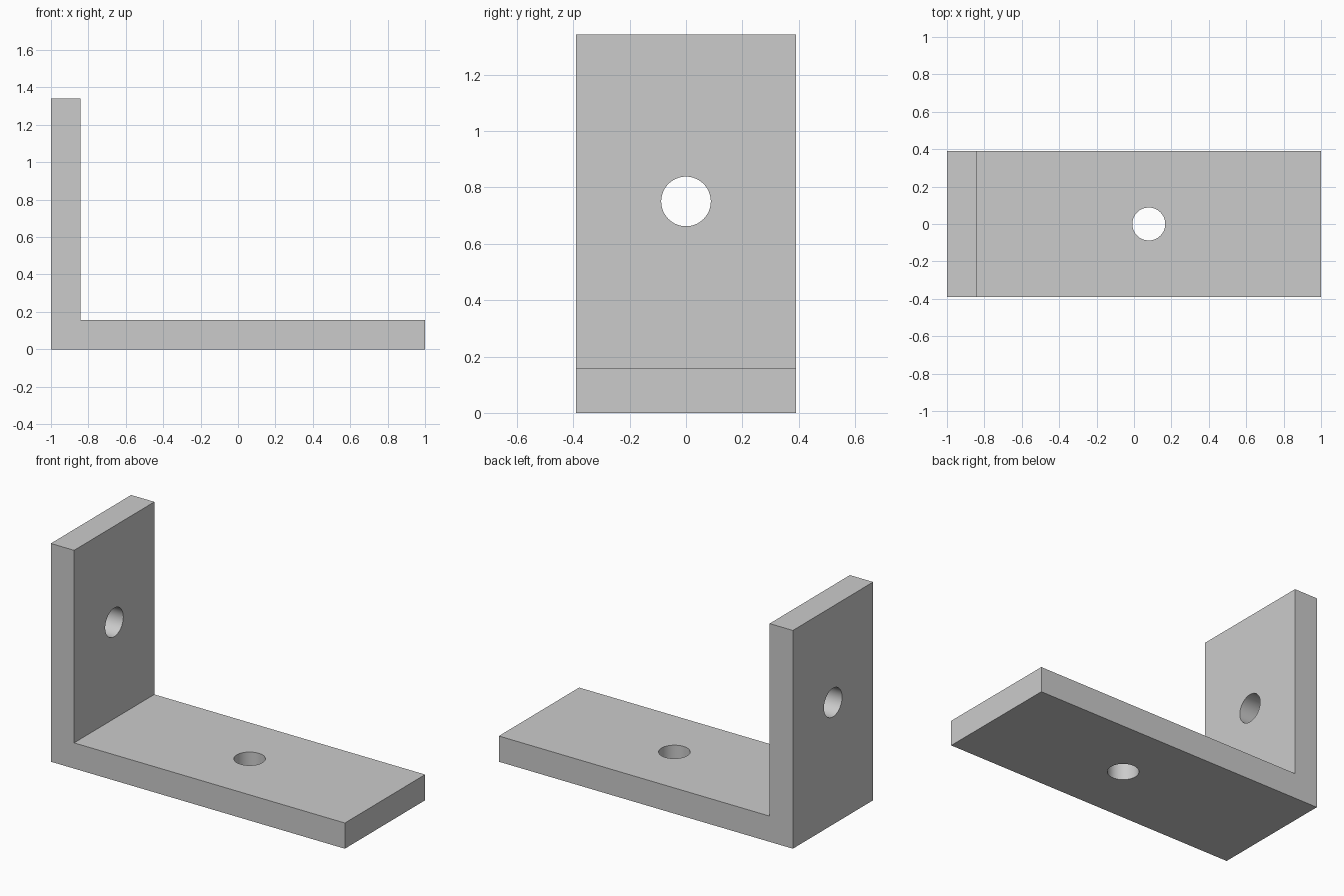
import bpy
import bmesh
import math
from mathutils import Matrix

cube = bpy.data.objects.get("Cube")
if cube:
    bpy.data.objects.remove(cube, do_unlink=True)

LENGTH, HEIGHT, WIDTH, THICK = 2.0, 1.342, 0.78, 0.158
HOLE_RADIUS = 0.088

# Plain light grey metal
grey = bpy.data.materials.new("light_grey")
grey.use_nodes = True
grey.diffuse_color = (0.6, 0.6, 0.6, 1)
grey.node_tree.nodes["Principled BSDF"].inputs["Base Color"].default_value = (0.6, 0.6, 0.6, 1)


def add_object(name, bm):
    bmesh.ops.recalc_face_normals(bm, faces=bm.faces)
    mesh = bpy.data.meshes.new(name)
    bm.to_mesh(mesh)
    bm.free()
    mesh.materials.append(grey)
    obj = bpy.data.objects.new(name, mesh)
    bpy.context.collection.objects.link(obj)
    return obj


# Angle bracket: L profile extruded across its width
left, right = -LENGTH / 2, LENGTH / 2
profile = [(left, 0), (right, 0), (right, THICK), (left + THICK, THICK),
           (left + THICK, HEIGHT), (left, HEIGHT)]
bm = bmesh.new()
face = bm.faces.new([bm.verts.new((x, -WIDTH / 2, z)) for x, z in profile])
extruded = bmesh.ops.extrude_face_region(bm, geom=[face])["geom"]
bmesh.ops.translate(bm, vec=(0, WIDTH, 0),
                    verts=[v for v in extruded if isinstance(v, bmesh.types.BMVert)])
bracket = add_object("angle_bracket", bm)
bpy.context.view_layer.objects.active = bracket
bracket.select_set(True)


def drill(name, location, rotation):
    """Cut one round bolt hole through the bracket."""
    bm = bmesh.new()
    bmesh.ops.create_cone(bm, cap_ends=True, segments=64, radius1=HOLE_RADIUS,
                          radius2=HOLE_RADIUS, depth=THICK * 2,
                          matrix=Matrix.Translation(location) @ rotation)
    cutter = add_object(name, bm)
    cutter.hide_render = True
    cut = bracket.modifiers.new(name, 'BOOLEAN')
    cut.operation = 'DIFFERENCE'
    cut.solver = 'EXACT'
    cut.object = cutter
    bpy.ops.object.modifier_apply(modifier=cut.name)
    bpy.data.objects.remove(cutter, do_unlink=True)


# One bolt hole through each leg
drill("base_hole", (THICK / 2, 0, THICK / 2), Matrix.Identity(4))
drill("upright_hole", (left + THICK / 2, 0, (HEIGHT + THICK) / 2),
      Matrix.Rotation(math.pi / 2, 4, 'Y'))

# Smooth hole walls with crisp rims and edges
bpy.ops.object.shade_smooth_by_angle(angle=math.radians(30))
